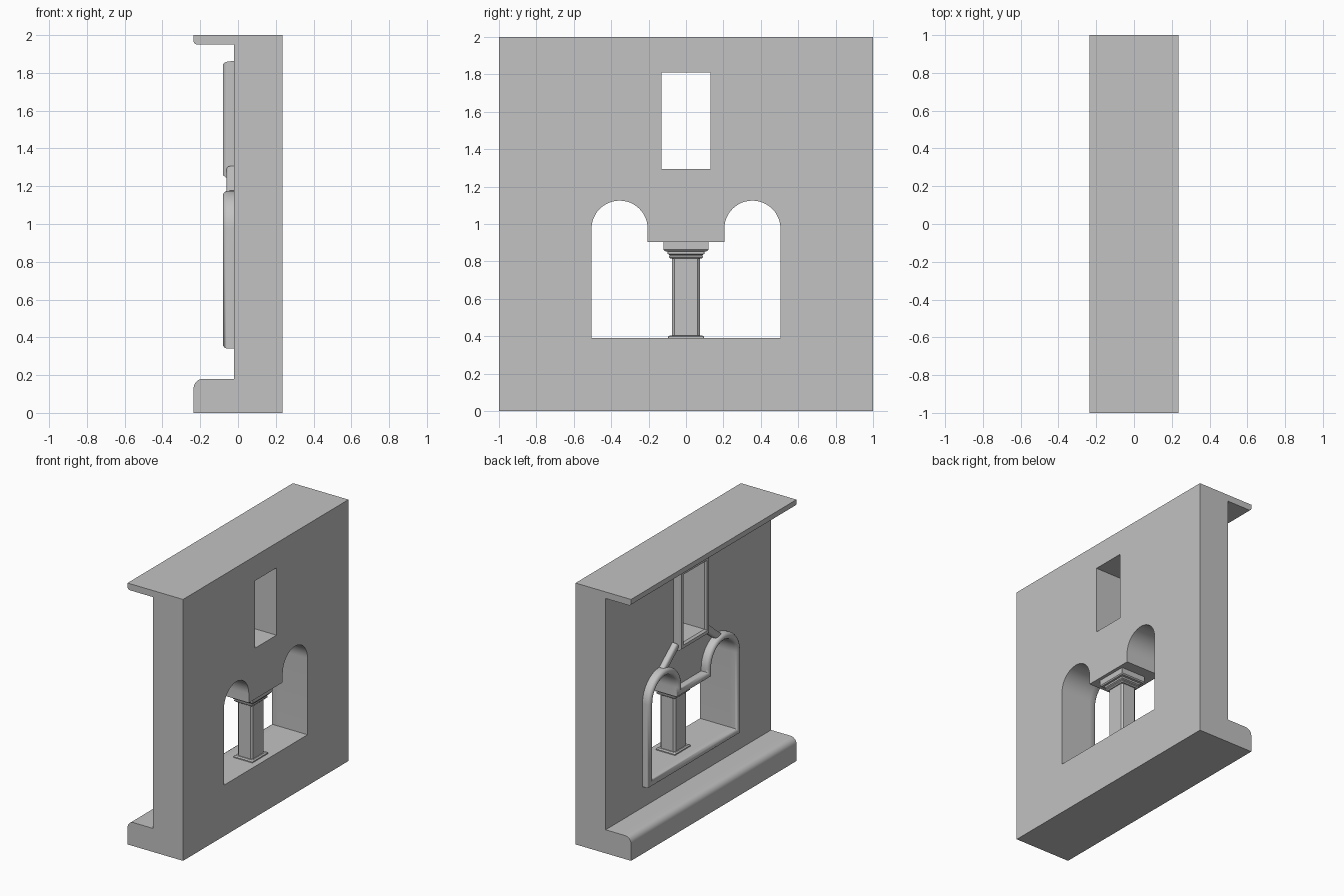
import bpy, bmesh, math
from mathutils import Matrix

if "Cube" in bpy.data.objects:
    bpy.data.objects.remove(bpy.data.objects["Cube"])

stone = bpy.data.materials.new("grey stone")
stone.use_nodes = True
stone.diffuse_color = (0.54, 0.54, 0.54, 1)
stone.node_tree.nodes["Principled BSDF"].inputs["Base Color"].default_value = stone.diffuse_color

FACE, BACK = -0.02, 0.235     # decorated and plain wall planes
MID = (FACE + BACK) / 2


def finish(name, bm, angle=30):
    bmesh.ops.recalc_face_normals(bm, faces=bm.faces)
    mesh = bpy.data.meshes.new(name)
    bm.to_mesh(mesh)
    bm.free()
    ob = bpy.data.objects.new(name, mesh)
    bpy.context.collection.objects.link(ob)
    mesh.materials.append(stone)
    bpy.ops.object.select_all(action='DESELECT')
    ob.select_set(True)
    bpy.context.view_layer.objects.active = ob
    bpy.ops.object.shade_smooth_by_angle(angle=math.radians(angle))
    return ob


def loft(bm, rings, closed=False):
    """Bridge equal rings of points; cap the ends unless closed."""
    vs = [[bm.verts.new(p) for p in r] for r in rings]
    pairs = list(zip(vs, vs[1:])) + ([(vs[-1], vs[0])] if closed else [])
    for a, b in pairs:
        for i in range(len(a)):
            j = (i + 1) % len(a)
            bm.faces.new((a[i], a[j], b[j], b[i]))
    if not closed:
        bm.faces.new(vs[0])
        bm.faces.new(vs[-1])


def arc(cx, cz, r, start, end, n):
    return [(cx + r * math.cos(math.radians(start + (end - start) * i / n)),
             cz + r * math.sin(math.radians(start + (end - start) * i / n)))
            for i in range(n + 1)]


def rect(y, z0, z1):
    return [(-y, z0), (y, z0), (y, z1), (-y, z1)]


def offset(pts, d):
    """Move a counter-clockwise outline outward with mitred corners."""
    out = []
    for i, (y, z) in enumerate(pts):
        py, pz = pts[i - 1]
        ny, nz = pts[(i + 1) % len(pts)]
        l1, l2 = math.hypot(y - py, z - pz), math.hypot(ny - y, nz - z)
        a = ((z - pz) / l1, -(y - py) / l1)
        b = ((nz - z) / l2, -(ny - y) / l2)
        k = d / (1 + a[0] * b[0] + a[1] * b[1])
        out.append((y + k * (a[0] + b[0]), z + k * (a[1] + b[1])))
    return out


# Outlines of the twin-arched opening and the window above it
SILL, SPRING, PIER = 0.39, 0.975, 0.905
arch = arc(0.355, SPRING, 0.15, 0, 180, 24)
right_half = [(0.505, SILL)] + arch + [(0.205, PIER)]
opening = right_half + [(-y, z) for y, z in reversed(right_half)]
window = rect(0.13, 1.295, 1.81)

# Wall slab with both openings
bm = bmesh.new()
edges = []
for loop in (rect(1, 0, 2), opening, window):
    vs = [bm.verts.new((FACE, y, z)) for y, z in loop]
    edges += [bm.edges.new((vs[i - 1], vs[i])) for i in range(len(vs))]
bmesh.ops.triangle_fill(bm, edges=edges, use_beauty=True, normal=(-1, 0, 0))
ext = bmesh.ops.extrude_face_region(bm, geom=bm.faces[:], use_keep_orig=True)
bmesh.ops.translate(bm, vec=(BACK - FACE, 0, 0),
                    verts=[g for g in ext["geom"] if isinstance(g, bmesh.types.BMVert)])
finish("wall", bm)

# Cornice and plinth, running the full length
cornice = [(FACE, 2), (-0.235, 2)] + arc(-0.215, 1.97, 0.02, 180, 270, 6) + [(FACE, 1.95)]
plinth = [(FACE, 0), (-0.235, 0)] + arc(-0.185, 0.13, 0.05, 180, 90, 8) + [(FACE, 0.18)]
for name, profile in (("cornice", cornice), ("plinth", plinth)):
    bm = bmesh.new()
    loft(bm, [[(x, y, z) for x, z in profile] for y in (-1, 1)])
    finish(name, bm)


# Raised mouldings round the openings: (outward offset, projection)
def moulding(name, outline, profile, angle):
    bm = bmesh.new()
    loft(bm, [[(FACE - h, y, z) for y, z in offset(outline, d)] for d, h in profile], closed=True)
    finish(name, bm, angle)


moulding("arch_moulding", opening,
         [(0, 0), (0, 0.04), (0.006, 0.052), (0.018, 0.06), (0.032, 0.06),
          (0.044, 0.052), (0.05, 0.04), (0.05, 0)], 50)
moulding("window_moulding", window,
         [(0, 0), (0, 0.045), (0.012, 0.06), (0.036, 0.06),
          (0.048, 0.045), (0.052, 0.018), (0.052, 0)], 20)

# Diagonal ribs from the window corners to the arch crowns
for side, name in ((1, "left_rib"), (-1, "right_rib")):
    y0, z0, y1, z1 = 0.175, 1.285, 0.335, 1.155
    turn = math.atan2(z1 - z0, side * (y1 - y0))
    bm = bmesh.new()
    bmesh.ops.create_cube(bm, size=1, matrix=Matrix.Translation((-0.03, side * (y0 + y1) / 2, (z0 + z1) / 2))
                          @ Matrix.Rotation(turn, 4, 'X')
                          @ Matrix.Diagonal((0.06, math.hypot(y1 - y0, z1 - z0), 0.055, 1)))
    along = [e for e in bm.edges if abs(e.verts[0].co.y - e.verts[1].co.y) > 0.08
             and e.verts[0].co.x < FACE]
    bmesh.ops.bevel(bm, geom=along, offset=0.018, segments=4, profile=0.5, affect='EDGES')
    finish(name, bm)


# Column: chamfered shaft, base plate and stepped capital
def plan(half, z, cut):
    """Rectangle with chamfered corners, a little shallower than wide."""
    a, b = 0.85 * half, half
    return [(MID + x, y, z) for x, y in
            ((a - cut, -b), (a, cut - b), (a, b - cut), (a - cut, b),
             (cut - a, b), (-a, b - cut), (-a, cut - b), (cut - a, -b))]


def block(name, levels, cut):
    bm = bmesh.new()
    loft(bm, [plan(half, z, cut) for half, z in levels])
    finish(name, bm, 15)


block("column_base", [(0.095, SILL), (0.095, 0.398), (0.085, 0.405)], 0.002)
block("column_shaft", [(0.075, SILL), (0.075, 0.83)], 0.014)
block("column_capital", [(0.083, 0.815), (0.092, 0.822), (0.092, 0.83), (0.085, 0.833), (0.098, 0.84),
                         (0.098, 0.853), (0.114, 0.855), (0.121, 0.863), (0.121, PIER)], 0.002)
